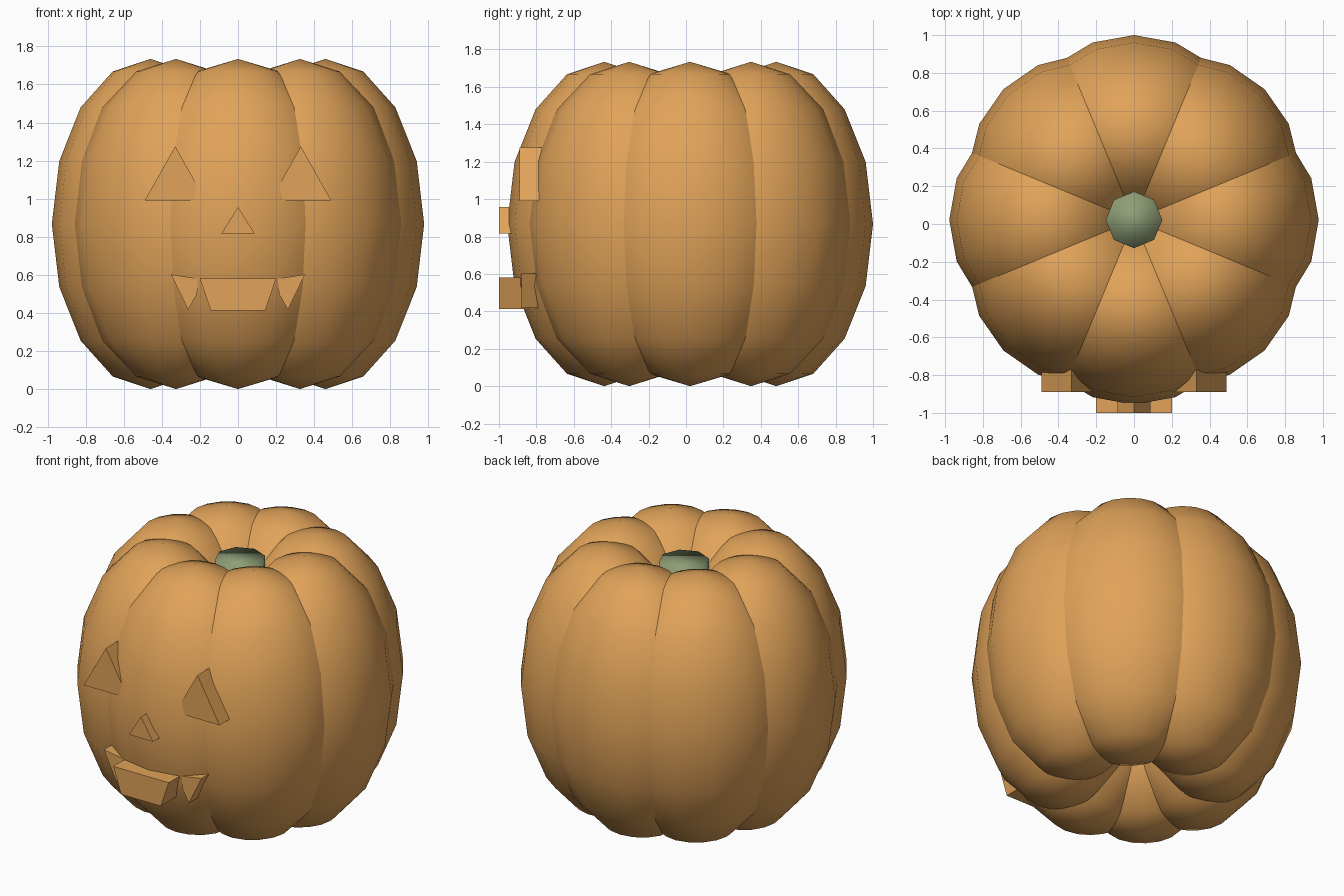
import bpy, bmesh, math
from mathutils import Matrix, Vector

if "Cube" in bpy.data.objects:
    bpy.data.objects.remove(bpy.data.objects["Cube"])

CY = 0.022          # centre of the pumpkin body in y


def material(name, rgb):
    m = bpy.data.materials.new(name)
    m.diffuse_color = (*rgb, 1)
    m.use_nodes = True
    m.node_tree.nodes["Principled BSDF"].inputs["Base Color"].default_value = m.diffuse_color
    return m


ORANGE = material("pumpkin orange", (0.75, 0.365, 0.1))
GREEN = material("stem green", (0.27, 0.34, 0.18))


def add_object(name, bm, mat, smooth=False):
    bmesh.ops.recalc_face_normals(bm, faces=bm.faces)
    for f in bm.faces:
        f.smooth = smooth
    me = bpy.data.meshes.new(name)
    bm.to_mesh(me)
    bm.free()
    me.materials.append(mat)
    ob = bpy.data.objects.new(name, me)
    bpy.context.collection.objects.link(ob)
    return ob


def plate(name, outline, front, back):
    """Flat face piece: an (x, z) outline extruded from front to back in y."""
    bm = bmesh.new()
    face = bm.faces.new([bm.verts.new((x, front, z)) for x, z in outline])
    ext = bmesh.ops.extrude_face_region(bm, geom=[face], use_keep_orig=True)
    moved = [v for v in ext["geom"] if isinstance(v, bmesh.types.BMVert)]
    bmesh.ops.translate(bm, verts=moved, vec=(0, back - front, 0))
    return add_object(name, bm, ORANGE)


# Eight overlapping ribs around the axis
for i in range(8):
    bm = bmesh.new()
    bmesh.ops.create_uvsphere(bm, u_segments=16, v_segments=8, radius=1)
    bm.transform(Matrix.Translation((0, CY, 0.867))
                 @ Matrix.Rotation(i * math.pi / 4, 4, 'Z')
                 @ Matrix.Translation((0.46, 0, 0))
                 @ Matrix.Diagonal((0.518, 0.575, 0.867, 1)))
    add_object(f"rib_{i + 1}", bm, ORANGE, smooth=True)

# Stem stub sunk in the top hollow
bm = bmesh.new()
bmesh.ops.create_cone(bm, cap_ends=True, segments=8, radius1=0.15,
                      radius2=0.15, depth=0.5)
bm.transform(Matrix.Translation((0, CY, 1.355)))
add_object("stem", bm, GREEN, smooth=True)

# Eyes and mouth corners, mirrored left and right
for side, s in (("left", -1), ("right", 1)):
    eye = [(0.17, 0.99), (0.49, 0.99), (0.33, 1.275)]
    corner = [(0.352, 0.602), (0.21, 0.58), (0.215, 0.5), (0.262, 0.417)]
    plate(f"eye_{side}", [(s * x, z) for x, z in eye], -0.89, -0.74)
    plate(f"mouth_corner_{side}", [(s * x, z) for x, z in corner], -0.88, -0.74)

# Nose and middle of the mouth
plate("nose", [(-0.087, 0.817), (0.087, 0.817), (0, 0.957)], -1.0, -0.87)
plate("mouth", [(-0.2, 0.58), (-0.143, 0.412), (0.143, 0.412), (0.2, 0.58)],
      -1.0, -0.82)
